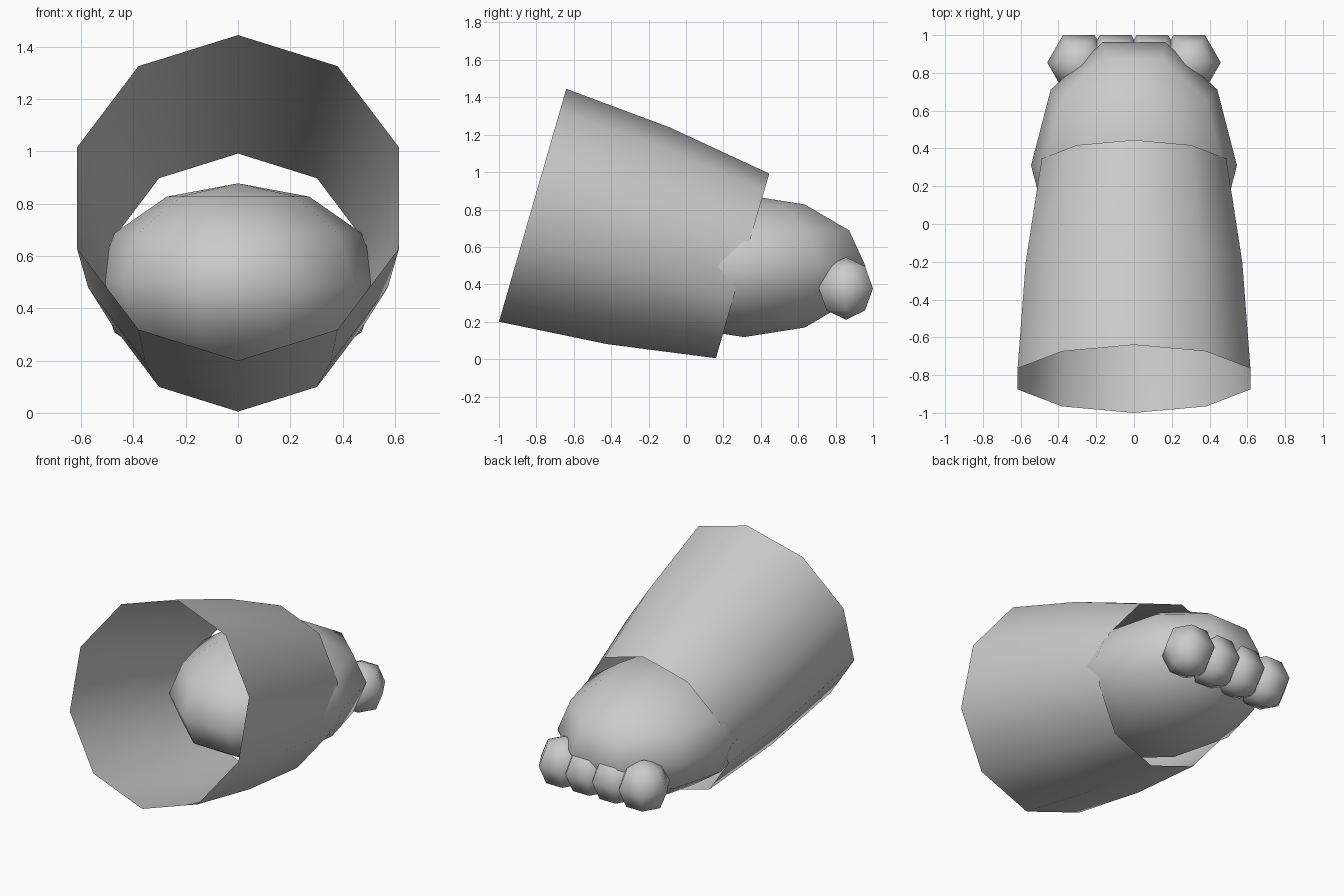
import bpy, bmesh
from math import sin, cos, pi
from mathutils import Vector

if "Cube" in bpy.data.objects:
    bpy.data.objects.remove(bpy.data.objects["Cube"])


def loft(name, rings, weld=False):
    """Skin consecutive rings of equal point count into a smooth surface."""
    bm = bmesh.new()
    rows = [[bm.verts.new(p) for p in ring] for ring in rings]
    n = len(rows[0])
    for a, b in zip(rows, rows[1:]):
        for i in range(n):
            j = (i + 1) % n
            bm.faces.new((a[i], a[j], b[j], b[i]))
    if weld:
        bmesh.ops.remove_doubles(bm, verts=bm.verts, dist=1e-5)
    bmesh.ops.recalc_face_normals(bm, faces=bm.faces)
    for f in bm.faces:
        f.smooth = True
    me = bpy.data.meshes.new(name)
    bm.to_mesh(me)
    bm.free()
    ob = bpy.data.objects.new(name, me)
    bpy.context.collection.objects.link(ob)
    return ob


def ball(name, center, radii, sides, bands):
    """Low-poly ellipsoid, poles on z, first vertex on +x."""
    c, r = Vector(center), radii
    rings = []
    for k in range(bands + 1):
        t = pi * k / bands
        rings.append([c + Vector((r[0] * sin(t) * cos(2 * pi * i / sides),
                                  r[1] * sin(t) * sin(2 * pi * i / sides),
                                  r[2] * cos(t))) for i in range(sides)])
    return loft(name, rings, weld=True)


# Foreleg: open ten-sided tapered tube, each ring given by top and bottom (y, z)
sections = [((-0.64, 1.445), (-1.0, 0.20)),
            ((-0.09, 1.24), (-0.42, 0.08)),
            ((0.445, 0.992), (0.16, 0.005))]
rings = []
for top, bottom in sections:
    t, b = Vector((0, *top)), Vector((0, *bottom))
    mid, up = (t + b) / 2, (t - b) / 2
    side = Vector((up.length, 0, 0))
    rings.append([mid + up * cos(pi * i / 5) + side * sin(pi * i / 5)
                  for i in range(10)])
loft("foreleg", rings)

# Paw pad
ball("paw", (0, 0.31, 0.498), (0.545, 0.683, 0.38), 10, 6)

# Toes
for i in range(4):
    ball(f"toe_{i + 1}", ((i - 1.5) * 0.195, 0.855, 0.378), (0.167,) * 3, 6, 4)
